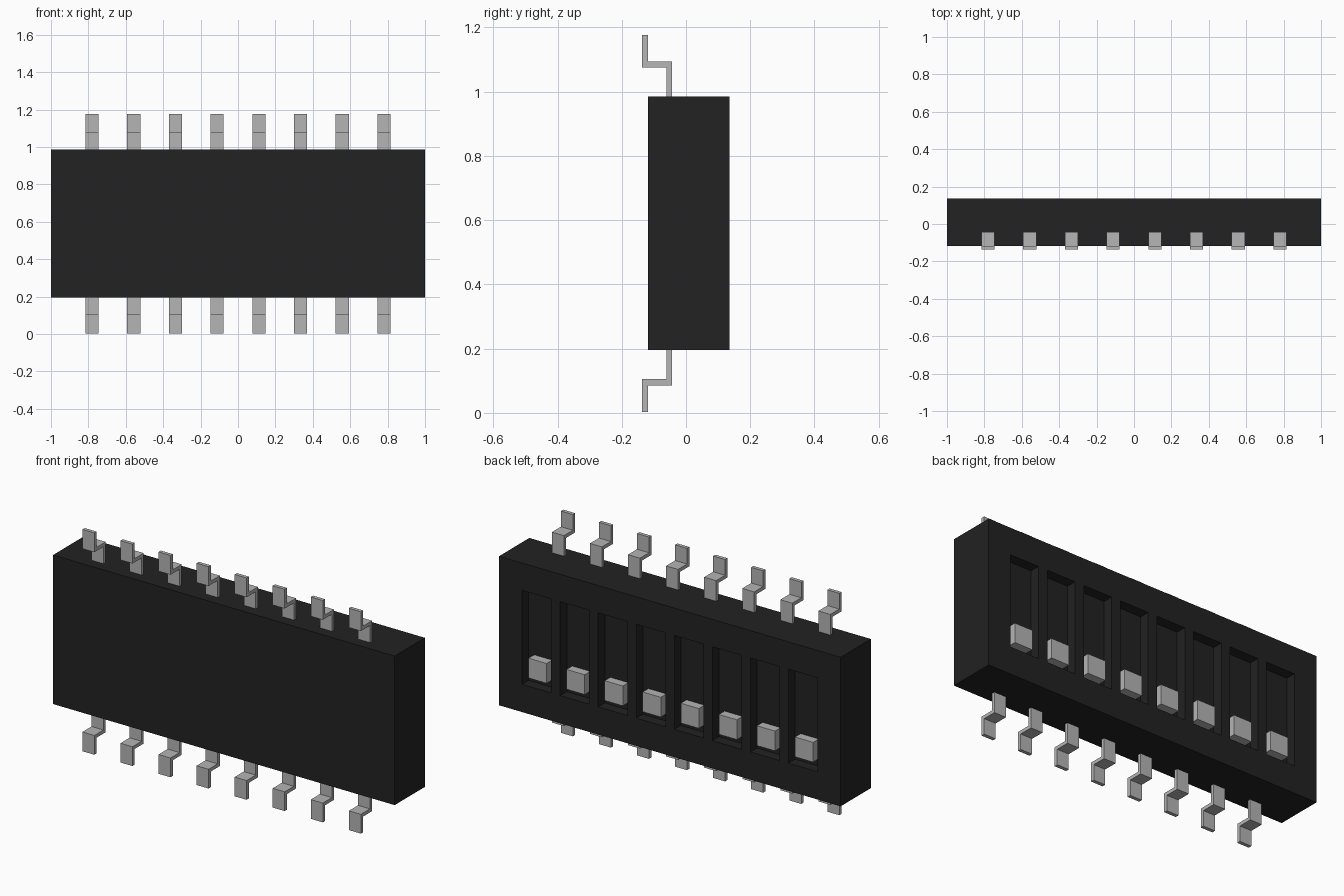
import bpy, bmesh
from mathutils import Vector

if "Cube" in bpy.data.objects:
    bpy.data.objects.remove(bpy.data.objects["Cube"], do_unlink=True)

COUNT, PITCH, MID_Z = 8, 0.2229, 0.59
CENTRES = [(i - (COUNT - 1) / 2) * PITCH for i in range(COUNT)]


def material(name, value):
    m = bpy.data.materials.new(name)
    m.use_nodes = True
    m.diffuse_color = (value, value, value, 1)
    m.node_tree.nodes["Principled BSDF"].inputs["Base Color"].default_value = (value, value, value, 1)
    return m


BLACK = material("black plastic", 0.016)
GREY = material("light grey", 0.46)


def finish(bm, name, mat):
    bmesh.ops.recalc_face_normals(bm, faces=bm.faces)
    mesh = bpy.data.meshes.new(name)
    bm.to_mesh(mesh)
    bm.free()
    mesh.materials.append(mat)
    obj = bpy.data.objects.new(name, mesh)
    bpy.context.collection.objects.link(obj)
    return obj


def box(lo, hi):
    bm = bmesh.new()
    bmesh.ops.create_cube(bm, size=1)
    lo, hi = Vector(lo), Vector(hi)
    for v in bm.verts:
        v.co = (lo + hi) / 2 + v.co * (hi - lo)
    return bm


# Housing: cut the slot outlines into the block, then push the slots in
SLOT_HALF, SLOT_LOW, SLOT_HIGH, SLOT_DEPTH = 0.085, 0.343, 0.84, 0.055
bm = box((-1, -0.118, 0.196), (1, 0.135, 0.985))
cuts = [((c + s * SLOT_HALF, 0, 0), (1, 0, 0)) for c in CENTRES for s in (-1, 1)]
cuts += [((0, 0, z), (0, 0, 1)) for z in (SLOT_LOW, SLOT_HIGH)]
for point, normal in cuts:
    bmesh.ops.bisect_plane(bm, geom=bm.verts[:] + bm.edges[:] + bm.faces[:],
                           plane_co=point, plane_no=normal)
slots = []
for f in bm.faces:
    c = f.calc_center_median()
    if c.y > 0.13 and SLOT_LOW < c.z < SLOT_HIGH and any(abs(c.x - x) < 0.01 for x in CENTRES):
        slots.append(f)
pushed = bmesh.ops.extrude_discrete_faces(bm, faces=slots)["faces"]
bmesh.ops.translate(bm, verts=list({v for f in pushed for v in f.verts}), vec=(0, -SLOT_DEPTH, 0))
finish(bm, "housing", BLACK)

# Pin outline as (y, z): leaves the housing, steps forward, then runs outward
PIN = [(-0.043, 0.96), (-0.043, 1.094), (-0.118, 1.094), (-0.118, 1.177),
       (-0.137, 1.177), (-0.137, 1.075), (-0.061, 1.075), (-0.061, 0.96)]


def pin(name, x, side):
    bm = bmesh.new()
    face = bm.faces.new([bm.verts.new((x - 0.035, y, MID_Z + side * (z - MID_Z))) for y, z in PIN])
    new = bmesh.ops.extrude_face_region(bm, geom=[face])["geom"]
    bmesh.ops.translate(bm, verts=[g for g in new if isinstance(g, bmesh.types.BMVert)],
                        vec=(0.07, 0, 0))
    finish(bm, name, GREY)


# Each switch has a sliding actuator and a pin at both ends
for i, x in enumerate(CENTRES, 1):
    finish(box((x - 0.053, 0.07, 0.382), (x + 0.053, 0.127, 0.487)), f"actuator_{i}", GREY)
    pin(f"top_pin_{i}", x, 1)
    pin(f"bottom_pin_{i}", x, -1)
